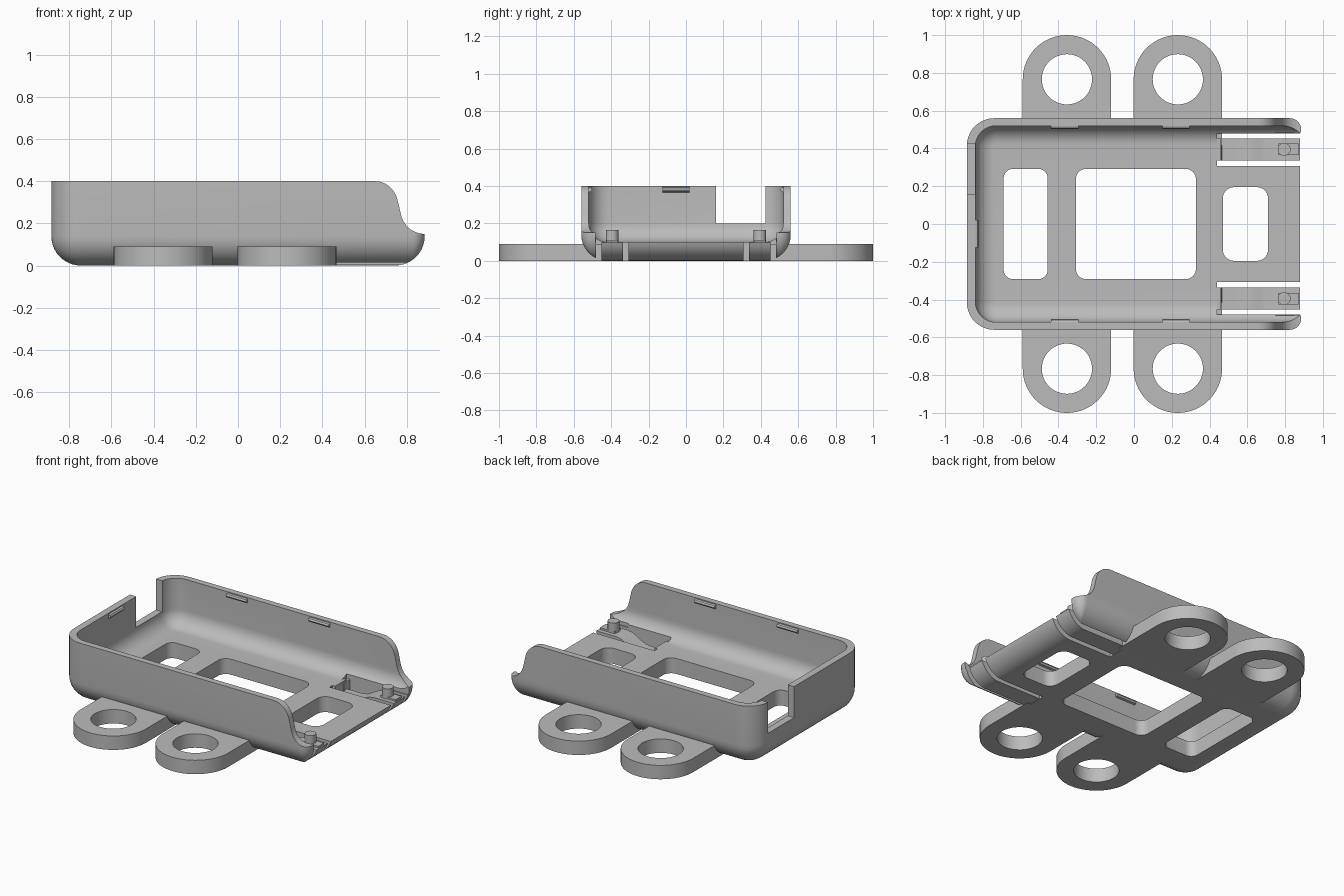
import bpy, bmesh, math

if "Cube" in bpy.data.objects:
    bpy.data.objects.remove(bpy.data.objects["Cube"])

grey = bpy.data.materials.new("plain grey")
grey.diffuse_color = (0.5, 0.5, 0.5, 1)
grey.use_nodes = True
grey.node_tree.nodes["Principled BSDF"].inputs["Base Color"].default_value = grey.diffuse_color


def finish(name, bm):
    bmesh.ops.recalc_face_normals(bm, faces=bm.faces)
    me = bpy.data.meshes.new(name)
    bm.to_mesh(me)
    bm.free()
    ob = bpy.data.objects.new(name, me)
    bpy.context.collection.objects.link(ob)
    me.materials.append(grey)
    return ob


def activate(ob):
    bpy.ops.object.select_all(action='DESELECT')
    ob.select_set(True)
    bpy.context.view_layer.objects.active = ob


def smooth(ob, angle=30):
    activate(ob)
    bpy.ops.object.shade_smooth_by_angle(angle=math.radians(angle))


def loft(name, rings):
    """Skin closed rings of equal point count and cap both ends."""
    bm = bmesh.new()
    vs = [[bm.verts.new(p) for p in r] for r in rings]
    n = len(vs[0])
    for a, b in zip(vs, vs[1:]):
        for i in range(n):
            j = (i + 1) % n
            bm.faces.new((a[i], a[j], b[j], b[i]))
    bm.faces.new(vs[0])
    bm.faces.new(vs[-1])
    return finish(name, bm)


def rect(x0, x1, y0, y1, rl, rr, n=10):
    """Rounded rectangle with separate left and right corner radii."""
    pts = []
    for cx, cy, r, a0 in ((x1 - rr, y1 - rr, rr, 0), (x0 + rl, y1 - rl, rl, 90),
                          (x0 + rl, y0 + rl, rl, 180), (x1 - rr, y0 + rr, rr, 270)):
        for i in range(n + 1):
            a = math.radians(a0 + 90 * i / n)
            pts.append((cx + r * math.cos(a), cy + r * math.sin(a)))
    return pts


def tray(name, x0, x1, hy, rl, rr, z0, z1, rb, n=10):
    """Rounded box with a filleted bottom edge."""
    rings = []
    for i in range(n + 1):
        a = math.radians(90 * i / n)
        d, z = rb * (1 - math.sin(a)), z0 + rb * (1 - math.cos(a))
        rings.append([(x, y, z) for x, y in rect(x0 + d, x1 - d, -hy + d, hy - d,
                                                 max(rl - d, .004), max(rr - d, .004))])
    rings.append([(x, y, z1) for x, y, _ in rings[-1]])
    return loft(name, rings)


def prism_z(name, pts, z0, z1):
    return loft(name, [[(x, y, z) for x, y in pts] for z in (z0, z1)])


def prism_y(name, pts, y0, y1):
    return loft(name, [[(x, y, z) for x, z in pts] for y in (y0, y1)])


def box(name, x0, x1, y0, y1, z0, z1):
    return prism_z(name, [(x0, y0), (x1, y0), (x1, y1), (x0, y1)], z0, z1)


def circle(cx, cy, r, n=48):
    return [(cx + r * math.cos(2 * math.pi * i / n), cy + r * math.sin(2 * math.pi * i / n))
            for i in range(n)]


def cut(ob, cutter):
    m = ob.modifiers.new("cut", 'BOOLEAN')
    m.operation, m.solver, m.object = 'DIFFERENCE', 'EXACT', cutter
    activate(ob)
    bpy.ops.object.modifier_apply(modifier=m.name)
    bpy.data.objects.remove(cutter, do_unlink=True)


# Shell: filleted outer tray minus filleted cavity
shell = tray("shell", -.885, .885, .56, .145, .06, 0, .4, .14)
cut(shell, tray("cavity", -.84, .92, .52, .11, .105, .1, .6, .1))
cut(shell, box("end_opening", .75, 1, -.485, .485, .1, .6))

# Swooping side walls at the open end
swoop = [(.65, .5), (.65, .4)]
swoop += [(.65 + .11 * math.sin(math.radians(a)), .28 + .12 * math.cos(math.radians(a)))
          for a in range(10, 76, 8)]
swoop += [(.885 - .115 * math.cos(math.radians(a)), .265 - .115 * math.sin(math.radians(a)))
          for a in range(12, 91, 8)]
swoop += [(1, .15), (1, .5)]
cut(shell, prism_y("swoop", swoop, -.7, .7))

# Cable notch in the closed end
cut(shell, box("notch", -1, -.8, .16, .425, .2, .6))

# Floor windows
for x0, x1, hy, r in ((-.69, -.457, .292, .05), (-.308, .328, .292, .055), (.47, .71, .195, .06)):
    cut(shell, prism_z("window", rect(x0, x1, -hy, hy, r, r), -.1, .15))

# Openings around the spring arms
for s in (-1, 1):
    ys = sorted((s * .307, s * .48))
    cut(shell, box("arm_opening", .44, 1, ys[0], ys[1], -.1, .14))
smooth(shell)

# Spring arms with a thinned root and a rounded tip
arm = [(.435, .002), (.745, .002)]
arm += [(.745 + .14 * math.sin(math.radians(a)), .14 - .14 * math.cos(math.radians(a)))
        for a in range(10, 74, 9)]
arm += [(.878, .1), (.735, .1)]
arm += [(.735 - .16 * t, .07 + .03 * math.cos(math.pi * t)) for t in (.2, .35, .5, .65, .8, 1)]
arm += [(.465, .04), (.46, .1), (.435, .1)]
for s, side in ((-1, "front"), (1, "back")):
    ys = sorted((s * .337, s * .452))
    smooth(prism_y(side + "_spring_arm", arm, *ys))
    box(side + "_arm_rib", .765, .872, s * .395 - .03, s * .395 + .03, .09, .112)
    smooth(prism_z(side + "_arm_pin", circle(.795, s * .395, .034, 24), .09, .165))

# Mounting lugs with screw holes
for s, side in ((-1, "front"), (1, "back")):
    for cx, pos in ((-.355, "left"), (.232, "right")):
        r, cy = .234, .766
        pts = [(cx + r, s * .415)]
        pts += [(cx + r * math.cos(math.pi * i / 32), s * (cy + r * math.sin(math.pi * i / 32)))
                for i in range(33)]
        pts += [(cx - r, s * .415)]
        lug = prism_z(f"{side}_{pos}_lug", pts, 0, .09)
        cut(lug, prism_z("hole", circle(cx, s * cy, .133), -.1, .2))
        smooth(lug)

# Snap ridges inside the rim
ridge = [(-.005, .365), (.012, .37), (.018, .38), (.012, .39), (-.005, .395)]
for s, side in ((-1, "front"), (1, "back")):
    for x0, pos in ((-.44, "left"), (.15, "right")):
        loft(f"{side}_{pos}_snap_ridge",
             [[(x, s * (.52 - d), z) for d, z in ridge] for x in (x0, x0 + .145)])
loft("end_snap_ridge", [[(-.84 + d, y, z) for d, z in ridge] for y in (-.125, .02)])
